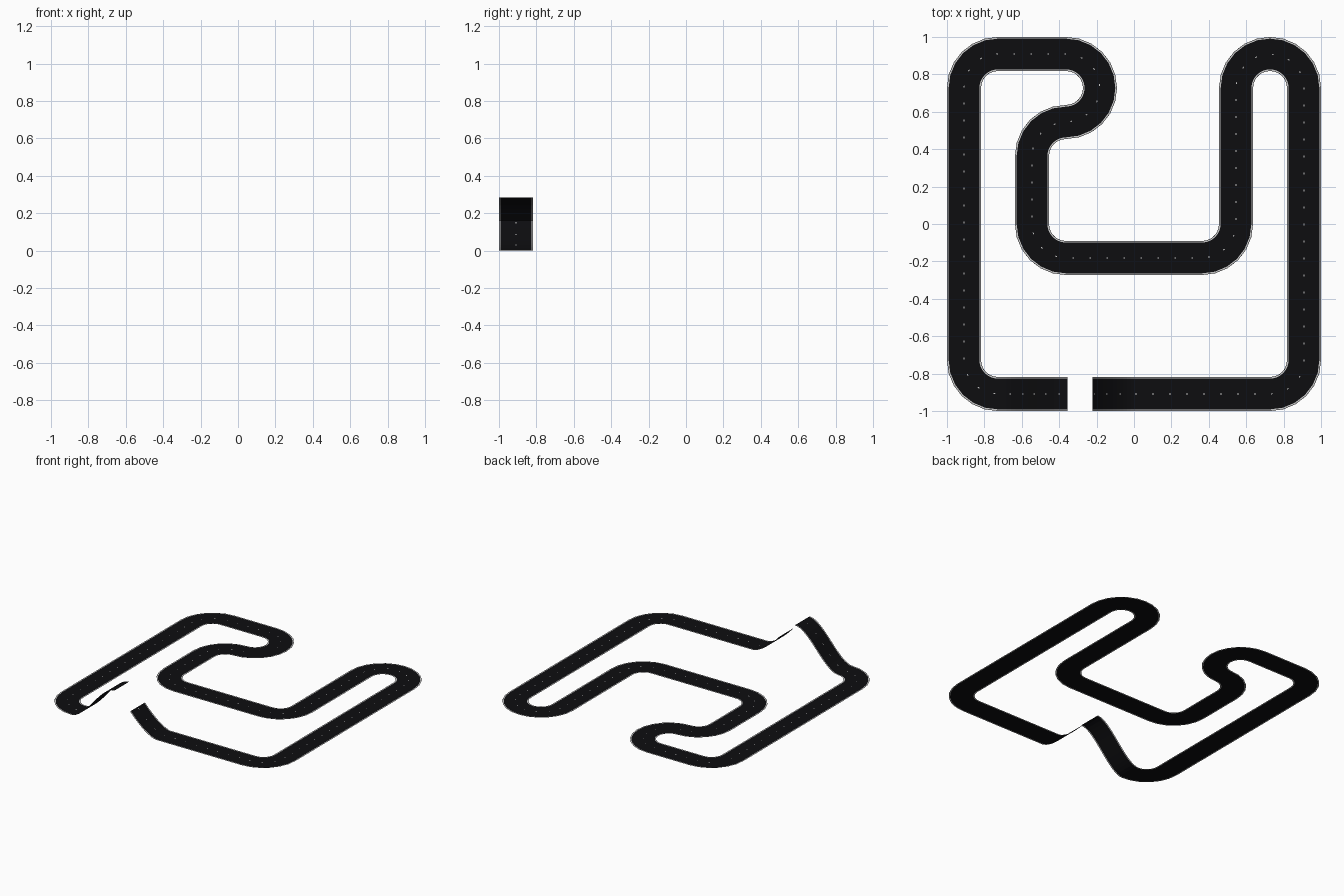
import bpy, math
from mathutils import Vector

if "Cube" in bpy.data.objects:
    bpy.data.objects.remove(bpy.data.objects["Cube"])

T = 2 / 11           # tile length, also the corner radius
HALF = T / 2         # half road width
ARC = 6              # segments per quarter turn


def material(name, rgb):
    m = bpy.data.materials.new(name)
    m.diffuse_color = (*rgb, 1)
    m.use_nodes = True
    m.node_tree.nodes["Principled BSDF"].inputs["Base Color"].default_value = m.diffuse_color
    return m


ASPHALT = material("asphalt_dark", (0.004, 0.004, 0.005))
LINE = material("line_white", (0.75, 0.75, 0.75))
samples = []         # (centre point, heading angle)


def straight(pos, ang, tiles):
    n = tiles * 2
    for i in range(1, n + 1):
        samples.append((pos + Vector((math.cos(ang), math.sin(ang), 0)) * T * i / 2, ang))


def turn(pos, ang, side):
    left = Vector((-math.sin(ang), math.cos(ang), 0))
    centre = pos + left * side * T
    for i in range(1, ARC + 1):
        a = ang + side * math.pi / 2 * i / ARC
        samples.append((centre - Vector((-math.sin(a), math.cos(a), 0)) * side * T, a))


# Tall landing ramp, an S-shaped slope down to the ground
X0, X1, Y = -0.356, -4 * T, -5 * T
for i in range(17):
    t = 1 - i / 16
    samples.append((Vector((X1 + (X0 - X1) * t, Y, 0.285 * t * t * (3 - 2 * t))), math.pi))

# Flat circuit: numbers are straight tiles, R and L are quarter turns
for step in "R 8 R 2 R R L 2 L 4 L 4 R R 8 R 4".split():
    p, a = samples[-1]
    if step in "RL":
        turn(p, a, 1 if step == "L" else -1)
    else:
        straight(p, a, int(step))

# Short take-off ramp that gets steeper to its end
for i in range(1, 13):
    t = i / 12
    samples.append((Vector((-0.222 * t, Y, 0.16 * t ** 1.55)), math.pi))


def mesh_object(name, verts, faces, mat):
    me = bpy.data.meshes.new(name)
    me.from_pydata(verts, [], faces)
    me.materials.append(mat)
    ob = bpy.data.objects.new(name, me)
    bpy.context.collection.objects.link(ob)
    return ob


def strip(name, bands, mat):
    verts, faces = [], []
    for lo, hi in bands:
        base = len(verts)
        for p, a in samples:
            left = Vector((-math.sin(a), math.cos(a), 0))
            verts += [p + left * lo, p + left * hi]
        for i in range(len(samples) - 1):
            k = base + 2 * i
            faces.append((k, k + 2, k + 3, k + 1))
    return mesh_object(name, verts, faces, mat)


# Road surface, white side lines and the thin dark rim outside them
strip("road_surface", [(-0.082, 0.082)], ASPHALT)
strip("side_lines", [(-0.0885, -0.082), (0.082, 0.0885)], LINE)
strip("road_rim", [(-HALF, -0.0885), (0.0885, HALF)], ASPHALT)

# Small centre dashes every half tile
verts, faces = [], []
run, goal = 0, T / 4
for (p, a), (q, b) in zip(samples, samples[1:]):
    d = q - p
    while goal <= run + d.length:
        u = d.normalized()
        side = Vector((-u.y, u.x, 0)).normalized() * 0.0025
        c = p + u * (goal - run) + u.cross(side).normalized() * 0.0008
        k = len(verts)
        verts += [c - u * .005 - side, c + u * .005 - side, c + u * .005 + side, c - u * .005 + side]
        faces.append((k, k + 1, k + 2, k + 3))
        goal += T / 2
    run += d.length
mesh_object("centre_dashes", verts, faces, LINE)
